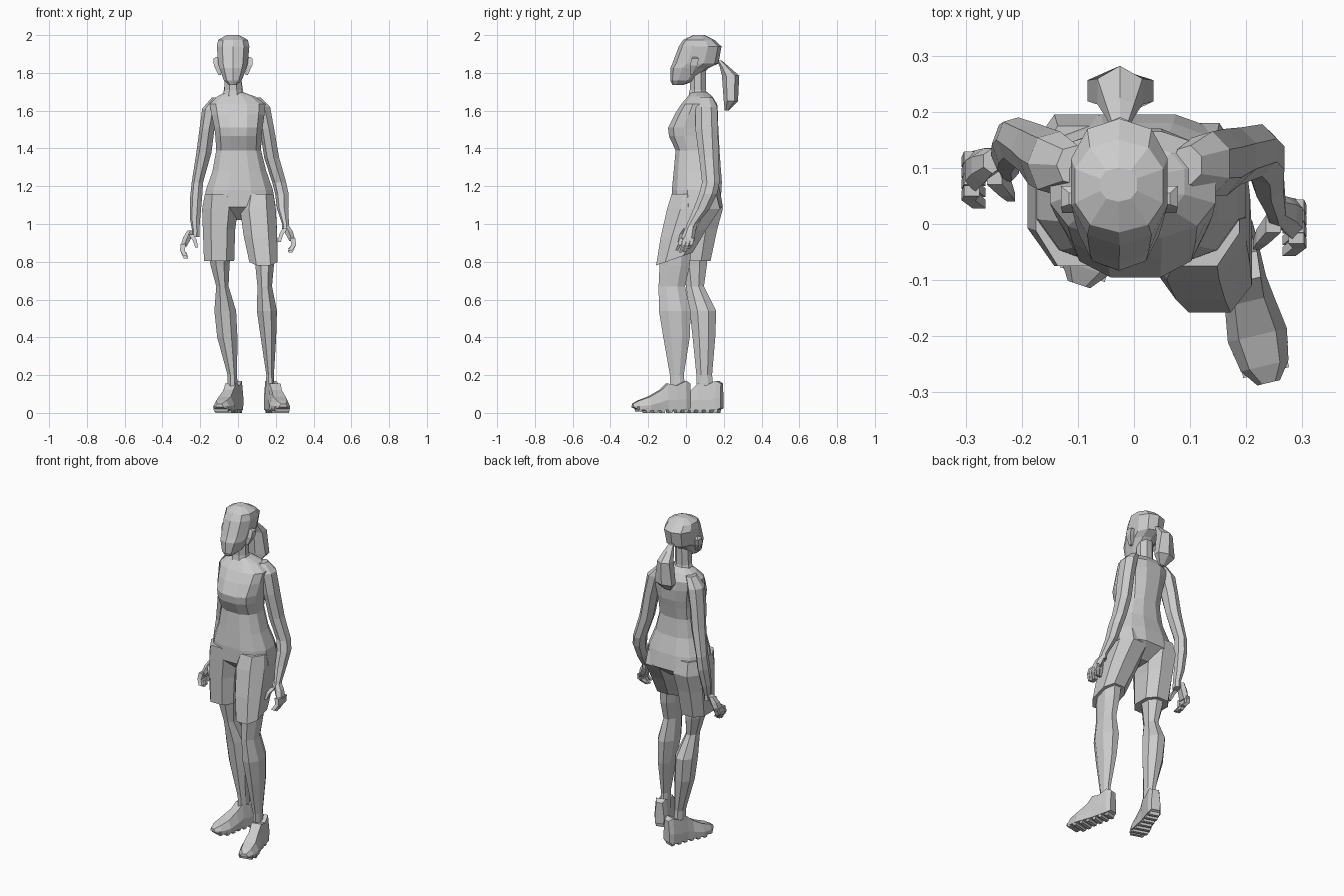
import bpy, bmesh
from math import cos, sin, pi
from mathutils import Vector


def skin(name, rings):
    """Bridge equal-length point rings into one closed, flat shaded object."""
    bm = bmesh.new()
    loops = [[bm.verts.new(p) for p in r] for r in rings]
    n = len(loops[0])
    for a, b in zip(loops, loops[1:]):
        for i in range(n):
            j = (i + 1) % n
            bm.faces.new((a[i], a[j], b[j], b[i]))
    bm.faces.new(loops[0][::-1])
    bm.faces.new(loops[-1])
    bmesh.ops.recalc_face_normals(bm, faces=bm.faces)
    me = bpy.data.meshes.new(name)
    bm.to_mesh(me)
    bm.free()
    ob = bpy.data.objects.new(name, me)
    bpy.context.collection.objects.link(ob)
    return ob


def loft(name, sections, n=8, e=1.0, phase=0.5):
    """Sections are (z, x min, x max, y front, y back[, slope along y])."""
    angles = [2 * pi * (i + phase) / n for i in range(n)]
    f = lambda v: (1 if v > 0 else -1) * abs(v) ** e if abs(v) > 1e-6 else 0
    unit = [(f(cos(a)), f(sin(a))) for a in angles]
    mx, my = max(u[0] for u in unit), max(u[1] for u in unit)
    rings = []
    for z, x0, x1, y0, y1, *slope in sections:
        k = slope[0] if slope else 0
        rings.append([((x0 + x1) / 2 + u / mx * (x1 - x0) / 2,
                       (y0 + y1) / 2 + v / my * (y1 - y0) / 2,
                       z + k * v / my * (y1 - y0) / 2) for u, v in unit])
    return skin(name, rings)


# Torso from crotch to neck base
loft("torso", [
    (1.02, -.06, .07, .00, .11),
    (1.09, -.185, .20, -.075, .195),
    (1.18, -.17, .185, -.075, .18),
    (1.28, -.135, .15, -.065, .15),
    (1.39, -.115, .122, -.055, .14),
    (1.465, -.12, .125, -.09, .155),
    (1.51, -.125, .13, -.095, .165),
    (1.58, -.14, .14, -.06, .17),
    (1.635, -.15, .145, -.025, .165),
    (1.675, -.11, .09, .01, .14),
    (1.70, -.065, .02, .03, .11)], n=12, e=.8)

# Neck
loft("neck", [(1.66, -.09, .035, .01, .12), (1.71, -.072, .02, .02, .105),
              (1.82, -.07, .018, .02, .105)], n=8)

# Head
loft("head", [
    (1.737, -.05, -.005, -.072, -.01),
    (1.76, -.075, .02, -.083, .05),
    (1.825, -.098, .045, -.083, .12),
    (1.85, -.105, .052, -.072, .172),
    (1.94, -.112, .06, -.038, .188),
    (1.975, -.105, .052, -.015, .15),
    (2.0, -.06, .005, .04, .10)], n=10, e=.85)

# Ears
for side in (-1, 1):
    def ear(z, a, b, y0, y1):
        xs = sorted((-.026 + side * a, -.026 + side * b))
        return (z, xs[0], xs[1], y0, y1)
    loft("ear", [ear(1.79, .065, .078, .02, .035), ear(1.84, .07, .102, .02, .06),
                 ear(1.875, .07, .104, .03, .068), ear(1.885, .075, .09, .035, .055)], n=4)

# Ponytail
loft("ponytail", [
    (1.865, -.04, -.01, .165, .19),
    (1.835, -.05, .0, .178, .225),
    (1.785, -.065, .015, .19, .282),
    (1.65, -.083, .035, .20, .275),
    (1.60, -.045, -.005, .205, .225)], n=6)

# Arms, each hanging from inside the shoulder
loft("left_arm", [
    (1.67, .07, .12, .07, .14),
    (1.62, .09, .17, .05, .165),
    (1.50, .12, .192, .05, .17),
    (1.35, .143, .218, .07, .172),
    (1.22, .185, .255, .085, .178),
    (1.16, .20, .268, .07, .165),
    (1.08, .21, .266, .04, .125),
    (1.00, .235, .27, .005, .06),
    (.97, .235, .272, -.005, .055)], n=7)
loft("right_arm", [
    (1.67, -.135, -.08, .07, .14),
    (1.61, -.185, -.10, .05, .165),
    (1.50, -.20, -.125, .06, .172),
    (1.38, -.216, -.14, .085, .178),
    (1.22, -.242, -.185, .11, .19),
    (1.14, -.25, -.19, .10, .185),
    (1.03, -.252, -.20, .09, .155),
    (.96, -.24, -.205, .08, .13),
    (.93, -.243, -.205, .075, .13)], n=7)


# Hands: palm, four curled fingers and a thumb
def hand(prefix, side, dy, dz):
    def s(z, x0, x1, y0, y1):
        xs = sorted((side * x0, side * x1))
        return (z + dz, xs[0], xs[1], y0 + dy, y1 + dy)
    loft(prefix + "_palm", [s(.995, .237, .268, .005, .05), s(.96, .245, .29, -.012, .05),
                            s(.91, .272, .305, -.033, .045)], n=6)
    for i in range(4):
        y = -.035 + i * .02
        b = .86 + (0, -.012, -.008, .008)[i]
        loft(prefix + "_finger", [s(.925, .275, .303, y, y + .019),
                                  s(.89, .283, .307, y - .008, y + .01),
                                  s(b, .265, .288, y - .022, y - .006)], n=4)
    loft(prefix + "_thumb", [s(.975, .235, .262, -.015, .015),
                             s(.945, .218, .24, -.035, -.01),
                             s(.905, .212, .226, -.045, -.03)], n=4)


hand("left", 1, 0, 0)
hand("right", -1, .085, -.03)

# Shorts legs
loft("left_shorts_leg", [
    (1.16, .03, .188, -.075, .16),
    (1.08, .01, .20, -.10, .18),
    (.95, .03, .207, -.135, .11, .2),
    (.815, .06, .21, -.158, .035, .35)], e=.8)
loft("right_shorts_leg", [
    (1.16, -.175, -.02, -.075, .175),
    (1.08, -.19, .0, -.075, .195),
    (.97, -.186, -.015, -.073, .165),
    (.805, -.18, -.02, -.068, .13)], e=.8)

# Legs
loft("left_leg", [
    (.90, .08, .195, -.135, .03),
    (.78, .092, .19, -.14, .02),
    (.67, .103, .18, -.145, -.005),
    (.54, .10, .206, -.143, .025),
    (.40, .12, .202, -.12, .02),
    (.20, .15, .19, -.085, -.012),
    (.10, .145, .195, -.085, .0)])
loft("right_leg", [
    (.90, -.165, -.035, -.05, .115),
    (.78, -.145, -.045, -.02, .11),
    (.67, -.115, -.05, .0, .095),
    (.54, -.125, -.01, .02, .16),
    (.40, -.11, -.003, .035, .155),
    (.20, -.055, -.005, .055, .138),
    (.10, -.055, .0, .055, .15)])


# Shoes with lugged soles, lofted from heel to toe
def shoe(prefix, heel, toe):
    h = Vector((*heel, 0))
    d = Vector((*toe, 0)) - h
    length = d.length
    d.normalize()
    q = Vector((-d.y, d.x, 0))

    def at(s, t, z):
        return h + d * (s * length) + q * t + Vector((0, 0, z))
    # (along, half width, half width on top, sole z, top z)
    parts = [(0, .026, .018, .025, .155), (.08, .037, .03, .014, .17),
             (.25, .038, .034, .014, .145), (.40, .038, .03, .014, .155),
             (.52, .043, .027, .014, .12), (.72, .052, .034, .012, .085),
             (.90, .042, .028, .016, .065), (1, .02, .012, .03, .048)]
    skin(prefix + "_shoe", [[at(s, -w, b), at(s, w, b), at(s, w * 1.04, b + (t - b) * .4),
                             at(s, k, t), at(s, -k, t), at(s, -w * 1.04, b + (t - b) * .4)]
                            for s, w, k, b, t in parts])
    for i in range(7):
        s = .04 + i * .135
        w = (.03, .037, .036, .038, .046, .05, .042)[i]
        b = .008 if i == 6 else 0
        skin(prefix + "_sole_lug", [[at(u, -w, b + .025), at(u, w, b + .025),
                                     at(v, w * .9, b), at(v, -w * .9, b)]
                                    for u, v in ((s, s + .015), (s + .09, s + .075))])


shoe("left", (.168, .02), (.24, -.283))
shoe("right", (.0, .19), (-.098, -.108))
